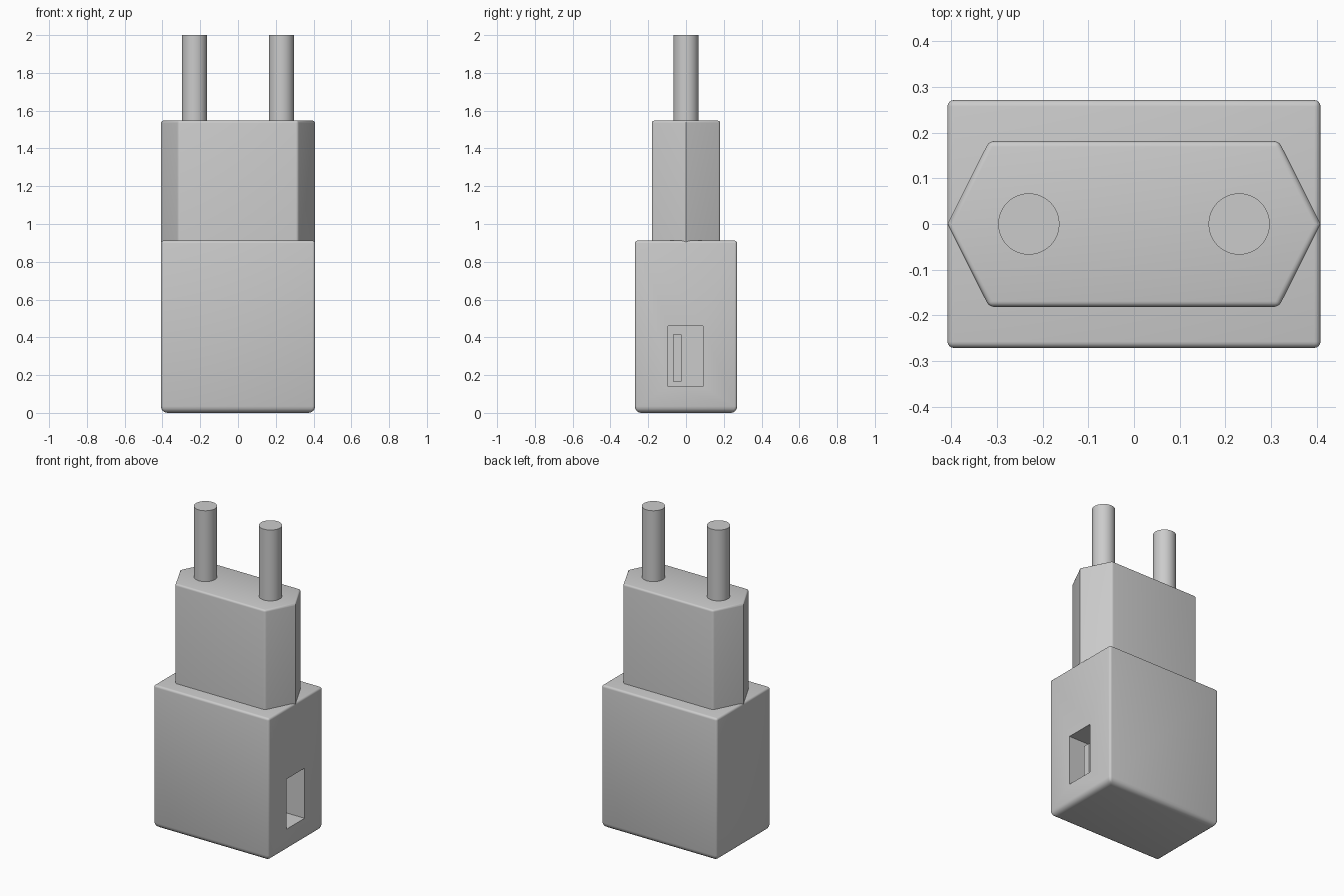
import bpy
import bmesh

cube = bpy.data.objects.get("Cube")
if cube:
    bpy.data.objects.remove(cube, do_unlink=True)

grey = bpy.data.materials.new("light_grey_plastic")
grey.use_nodes = True
colour = (0.6, 0.6, 0.6, 1)
grey.diffuse_color = colour
grey.node_tree.nodes["Principled BSDF"].inputs["Base Color"].default_value = colour

BEVEL = 0.035


def activate(obj):
    bpy.ops.object.select_all(action='DESELECT')
    obj.select_set(True)
    bpy.context.view_layer.objects.active = obj


def finish(obj):
    """Apply modifiers and shade smooth with sharp edges kept."""
    activate(obj)
    for mod in list(obj.modifiers):
        bpy.ops.object.modifier_apply(modifier=mod.name)
    bpy.ops.object.shade_smooth_by_angle(angle=0.6)


def prism(name, outline, z0, z1, weight=None):
    """Extrude an outline upward; weight(a, b) gives each edge's bevel share."""
    bm = bmesh.new()
    base = bm.faces.new([bm.verts.new((x, y, z0)) for x, y in outline])
    top = bmesh.ops.extrude_face_region(bm, geom=[base], use_keep_orig=True)
    for v in top["geom"]:
        if isinstance(v, bmesh.types.BMVert):
            v.co.z = z1
    bmesh.ops.recalc_face_normals(bm, faces=bm.faces)
    mesh = bpy.data.meshes.new(name)
    bm.to_mesh(mesh)
    bm.free()
    mesh.materials.append(grey)
    obj = bpy.data.objects.new(name, mesh)
    bpy.context.collection.objects.link(obj)
    if weight:
        layer = mesh.attributes.new("bevel_weight_edge", 'FLOAT', 'EDGE')
        for e in mesh.edges:
            layer.data[e.index].value = weight(*[mesh.vertices[i].co for i in e.vertices])
        mod = obj.modifiers.new("Rounding", 'BEVEL')
        mod.limit_method = 'WEIGHT'
        mod.width = BEVEL
        mod.segments = 4
    return obj


def box(name, x0, x1, y0, y1, z0, z1, weight=None):
    return prism(name, [(x0, y0), (x1, y0), (x1, y1), (x0, y1)], z0, z1, weight)


# Main housing: softer rounding along the bottom than elsewhere
def housing_weight(a, b):
    return 1.0 if max(a.z, b.z) < 0.01 else 0.4


housing = box("housing", -0.408, 0.408, -0.271, 0.271, 0, 0.912, housing_weight)

# Rectangular charging port cut into the side
cutter = box("port_cutter", 0.08, 0.5, -0.095, 0.09, 0.14, 0.46)
cutter.hide_render = True
cut = housing.modifiers.new("Port", 'BOOLEAN')
cut.operation = 'DIFFERENCE'
cut.solver = 'EXACT'
cut.object = cutter
finish(housing)
bpy.data.objects.remove(cutter, do_unlink=True)

# Contact tongue inside the port
box("port_tongue", 0.07, 0.32, -0.07, -0.025, 0.165, 0.415)


# Six-sided plug body with pointed ends
def plug_weight(a, b):
    if min(a.z, b.z) > 1.5:
        return 0.35
    vertical = abs(a.z - b.z) > 0.1
    return 0.3 if vertical and abs(a.y) > 0.1 else 0.0


plug = prism("plug_body",
             [(-0.408, 0), (-0.317, -0.181), (0.317, -0.181),
              (0.408, 0), (0.317, 0.181), (-0.317, 0.181)],
             0.895, 1.547, plug_weight)
finish(plug)

# Two round contact pins
for side, x in (("right", -0.23), ("left", 0.23)):
    bpy.ops.mesh.primitive_cylinder_add(vertices=48, radius=0.067, depth=0.5,
                                        location=(x, 0, 1.75))
    pin = bpy.context.object
    pin.name = side + "_pin"
    pin.data.materials.append(grey)
    finish(pin)
